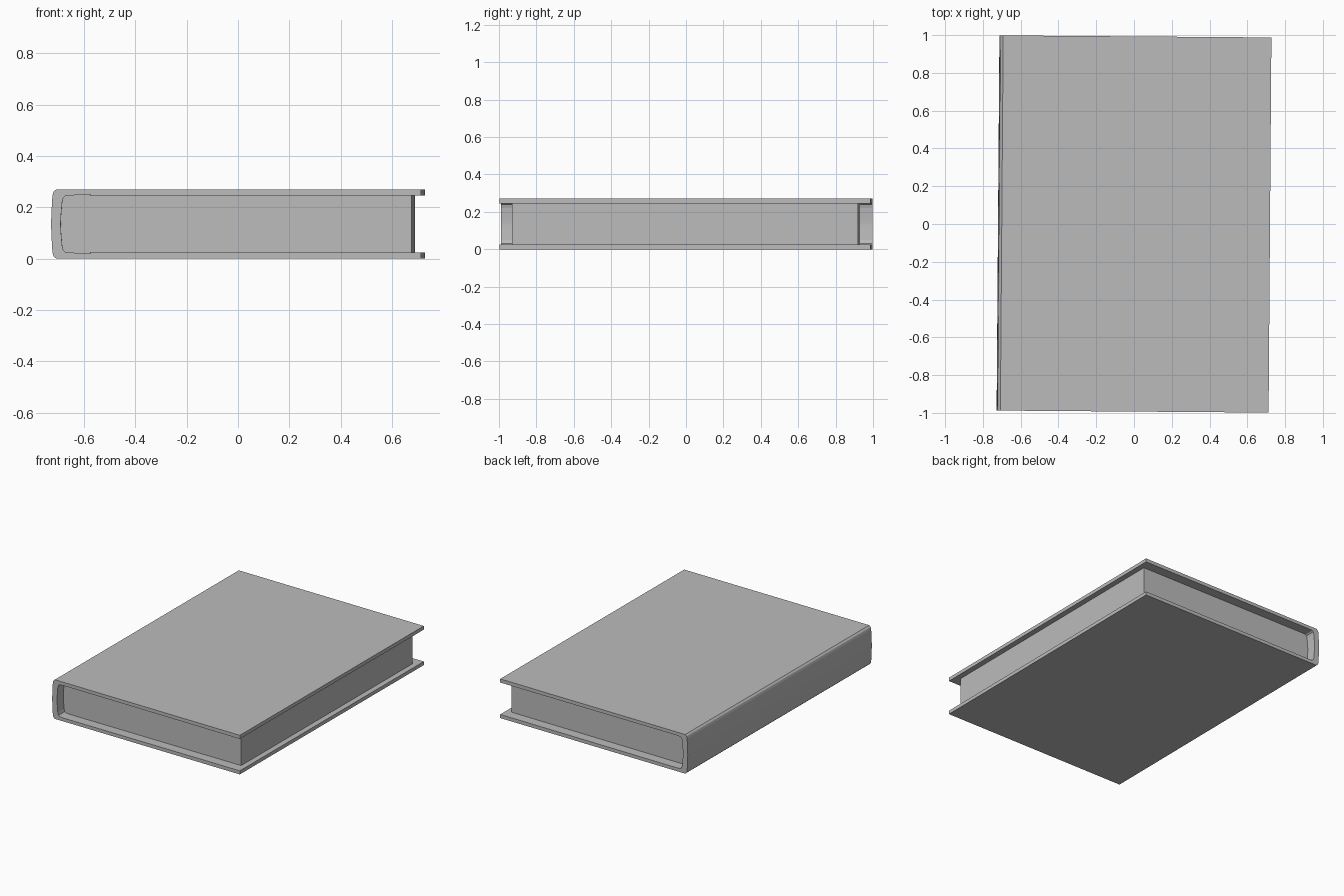
import bpy
import bmesh
import math

if "Cube" in bpy.data.objects:
    bpy.data.objects.remove(bpy.data.objects["Cube"], do_unlink=True)

HEIGHT = 0.27
TURN = -0.0075  # the book lies very slightly turned

grey = bpy.data.materials.new("plain_grey")
grey.use_nodes = True
grey.diffuse_color = (0.5, 0.5, 0.5, 1)
grey.node_tree.nodes["Principled BSDF"].inputs["Base Color"].default_value = (0.5, 0.5, 0.5, 1)


def mirrored(upper):
    """Complete an upper half profile with its mirror image below mid height."""
    return upper + [(x, HEIGHT - z) for x, z in reversed(upper) if abs(z - HEIGHT / 2) > 1e-5]


def extrude_profile(name, profile, half_length):
    """Extrude an x-z outline along y."""
    bm = bmesh.new()
    face = bm.faces.new([bm.verts.new((x, -half_length, z)) for x, z in profile])
    result = bmesh.ops.extrude_face_region(bm, geom=[face])
    moved = [v for v in result["geom"] if isinstance(v, bmesh.types.BMVert)]
    bmesh.ops.translate(bm, verts=moved, vec=(0, 2 * half_length, 0))
    bmesh.ops.recalc_face_normals(bm, faces=bm.faces)
    mesh = bpy.data.meshes.new(name)
    bm.to_mesh(mesh)
    bm.free()
    mesh.materials.append(grey)
    obj = bpy.data.objects.new(name, mesh)
    obj.rotation_euler.z = TURN
    bpy.context.collection.objects.link(obj)
    return obj


# Rounded spine, outside and inside, from mid height to the top board
spine_outer = [(-0.72, 0.135), (-0.719, 0.175), (-0.715, 0.245), (-0.711, 0.26), (-0.7, 0.27)]
spine_inner = [(-0.683, 0.135), (-0.682, 0.16), (-0.677, 0.22), (-0.672, 0.238), (-0.663, 0.245), (-0.63, 0.247)]

# Cover: both boards and the spine as one folded outline
upper_cover = spine_outer + [(0.72, 0.27), (0.72, 0.245)] + spine_inner[::-1]
lower_cover = [(x, HEIGHT - z) for x, z in reversed(upper_cover)]
extrude_profile("cover", upper_cover + lower_cover[1:-1], 0.993)

# Page block fitting against the inside of the spine
extrude_profile("pages", mirrored(spine_inner + [(0.682, 0.245)]), 0.925)
